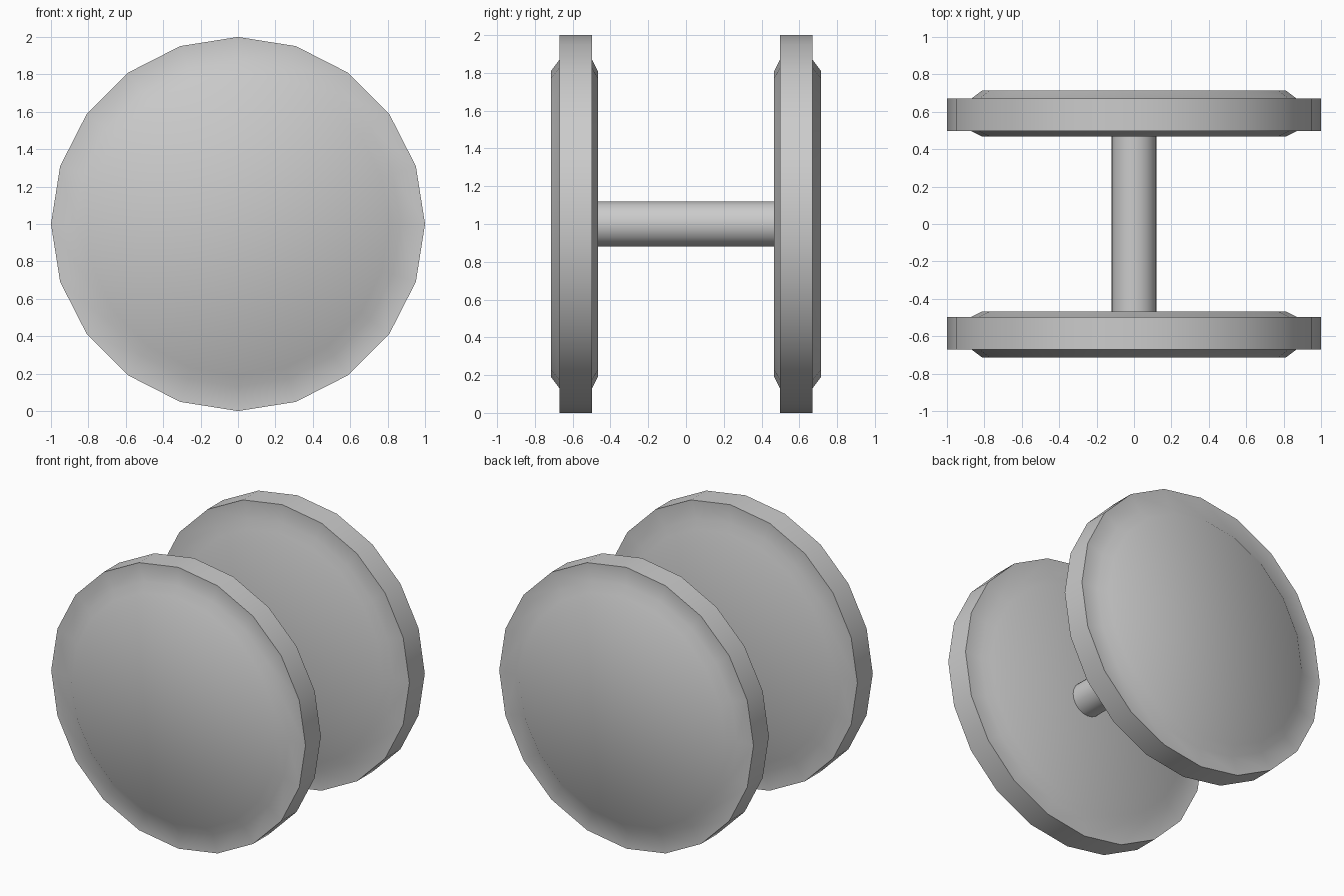
import bpy, bmesh, math

if "Cube" in bpy.data.objects:
    bpy.data.objects.remove(bpy.data.objects["Cube"])

SIDES = 20

def lathe(name, profile):
    """Spin (radius, y) points around the y-aligned axle line at z = 1."""
    bm = bmesh.new()
    rings = []
    for r, y in profile:
        rings.append([bm.verts.new((r * math.cos(2 * math.pi * i / SIDES), y,
                                    1 + r * math.sin(2 * math.pi * i / SIDES)))
                      for i in range(SIDES)])
    for a, b in zip(rings, rings[1:]):
        for i in range(SIDES):
            j = (i + 1) % SIDES
            bm.faces.new((a[i], a[j], b[j], b[i]))
    bm.faces.new(rings[0])
    bm.faces.new(rings[-1])
    bmesh.ops.recalc_face_normals(bm, faces=bm.faces[:])
    mesh = bpy.data.meshes.new(name)
    bm.to_mesh(mesh)
    bm.free()
    obj = bpy.data.objects.new(name, mesh)
    bpy.context.collection.objects.link(obj)
    bpy.ops.object.select_all(action='DESELECT')
    obj.select_set(True)
    bpy.context.view_layer.objects.active = obj
    bpy.ops.object.shade_smooth_by_angle(angle=math.radians(45))
    return obj

# Wheels: tread band with a raised, bevelled disc on each face
wheel = [(0.81, 0.467), (0.87, 0.497), (1.0, 0.497),
         (1.0, 0.67), (0.87, 0.67), (0.81, 0.715)]
lathe("back_wheel", wheel)
lathe("front_wheel", [(r, -y) for r, y in wheel])

# Axle joining the wheels
lathe("axle", [(0.12, -0.48), (0.12, 0.48)])
